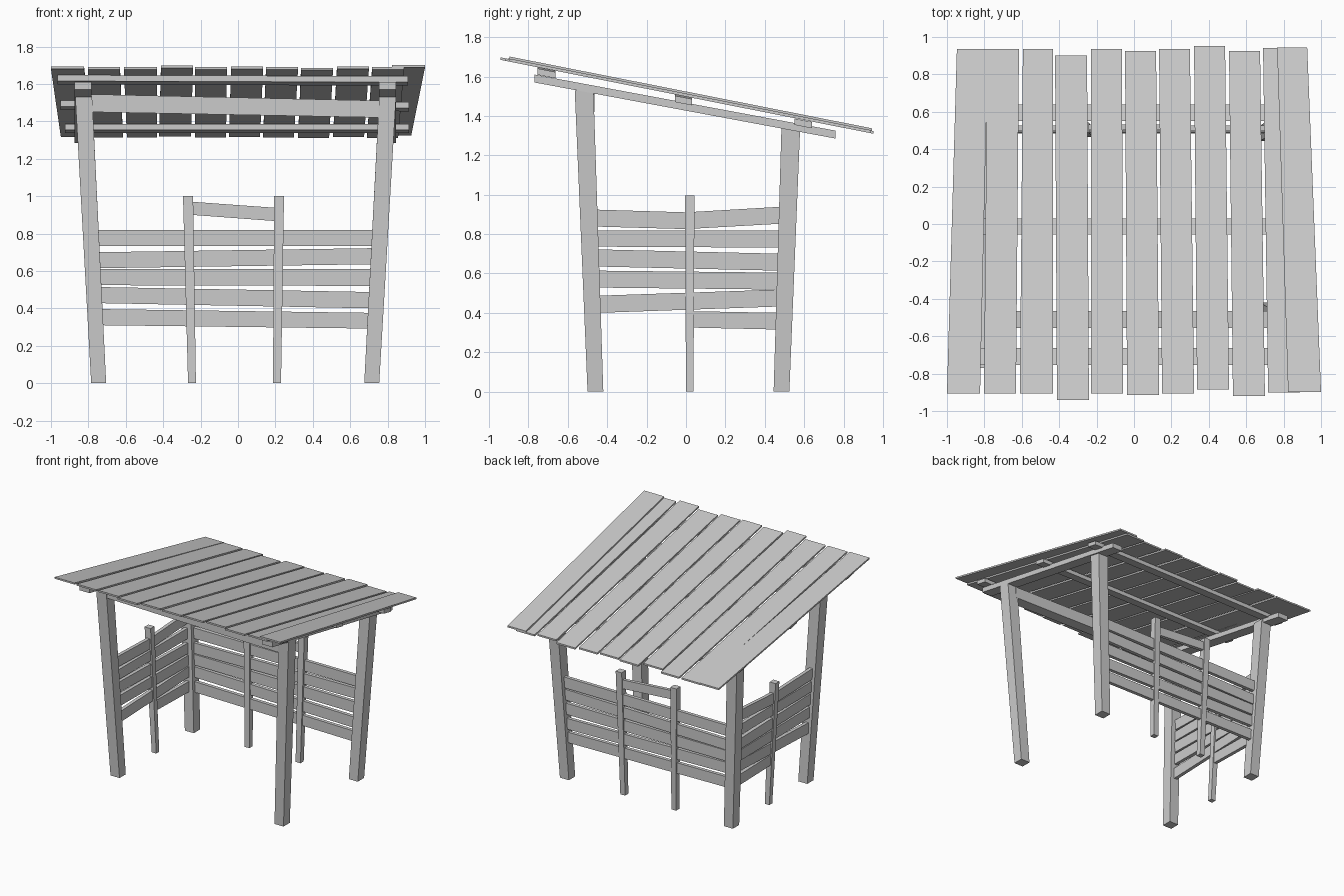
import bpy


def loft(name, axis, a, ra, b, rb, slope=0.0):
    """Tapered bar along an axis; ra/rb = (u0, u1, v0, v1) end rectangles.
    u, v are the other two axes in xyz order; slope tilts z with y (x bars)."""
    verts = []
    for t, (u0, u1, v0, v1) in ((a, ra), (b, rb)):
        for u, v in ((u0, v0), (u1, v0), (u1, v1), (u0, v1)):
            if axis == 'x':
                verts.append((t, u, v + slope * (u - (u0 + u1) / 2)))
            elif axis == 'y':
                verts.append((u, t, v))
            else:
                verts.append((u, v, t))
    faces = [(3, 2, 1, 0), (4, 5, 6, 7)]
    faces += [(i, (i + 1) % 4, 4 + (i + 1) % 4, 4 + i) for i in range(4)]
    if axis == 'y':
        faces = [f[::-1] for f in faces]
    me = bpy.data.meshes.new(name)
    me.from_pydata(verts, [], faces)
    ob = bpy.data.objects.new(name, me)
    bpy.context.collection.objects.link(ob)
    return ob


# Four corner posts, leaning outward and widening to the top
for side, bx, tx in (("left", (-.785, -.705), (-.87, -.78)),
                     ("right", (.675, .755), (.755, .845))):
    loft("front_post_" + side, 'z', 0, (*bx, -.50, -.42), 1.53, (*tx, -.565, -.47))
    k = 1.34 / 1.53
    mx = [p + (q - p) * k for p, q in zip(bx, tx)]
    loft("back_post_" + side, 'z', 0, (*bx, .445, .525), 1.345, (*mx, .485, .58))

# Short wall posts
loft("back_wall_post_left", 'z', 0, (-.267, -.225, .465, .507), 1.0, (-.294, -.24, .49, .543))
loft("back_wall_post_right", 'z', 0, (.187, .23, .465, .507), 1.0, (.193, .246, .49, .543))
loft("left_wall_post", 'z', 0, (-.768, -.728, 0, .038), .995, (-.828, -.775, -.005, .043))

# Back wall planks: x0, x1, bottom and top z at each end
for i, (x0, x1, l0, l1, r0, r1) in enumerate((
        (-.25, .21, .90, .97, .866, .937),
        (-.76, .74, .733, .818, .733, .82),
        (-.75, .735, .615, .70, .636, .722),
        (-.75, .73, .524, .61, .52, .61),
        (-.745, .725, .428, .514, .40, .487),
        (-.74, .71, .31, .396, .292, .376))):
    yc = .485 + .034 * (l0 + l1) / 2
    loft(f"back_plank_{i}", 'x', x0, (yc - .014, yc + .014, l0, l1),
         x1, (yc - .014, yc + .014, r0, r1))

# Left wall planks
for i, (y0, y1, l0, l1, r0, r1) in enumerate((
        (-.46, .01, .838, .924, .825, .910),
        (.03, .49, .827, .912, .853, .939),
        (-.455, .485, .736, .818, .731, .817),
        (-.45, .48, .635, .722, .614, .70),
        (-.445, .48, .528, .614, .518, .604),
        (-.44, .475, .40, .487, .432, .518),
        (.02, .47, .325, .408, .315, .40))):
    xc = -.748 - .055 * (l0 + l1) / 2
    loft(f"left_plank_{i}", 'y', y0, (xc - .014, xc + .014, l0, l1),
         y1, (xc - .014, xc + .014, r0, r1))

# Sloping rafters over the posts, and the front cross beam
for side, x0, x1 in (("left", -.873, -.783), ("right", .755, .845)):
    loft("rafter_" + side, 'y', -.77, (x0, x1, 1.57, 1.61), .76, (x0, x1, 1.285, 1.325))
loft("front_beam", 'x', -.80, (-.555, -.465, 1.45, 1.545), .77, (-.555, -.465, 1.42, 1.51))

# Purlins carrying the roof boards
for i, (x0, x1, y0, y1, zl, zr) in enumerate((
        (-.965, .91, -.755, -.662, 1.638, 1.632),
        (-.95, .915, -.055, .03, 1.502, 1.494),
        (-.925, .915, .55, .64, 1.378, 1.378))):
    loft(f"purlin_{i}", 'x', x0, (y0, y1, zl - .032, zl), x1, (y0, y1, zr - .032, zr), -.198)

# Roof boards: left/right x at front, left/right x at back, front y, back y, lift
boards = (
    (-1.0, -.823, -.947, -.781, -.905, .936, .003),
    (-.802, -.631, -.785, -.615, -.905, .936, 0),
    (-.61, -.433, -.594, -.433, -.905, .936, 0),
    (-.412, -.241, -.422, -.251, -.941, .90, 0),
    (-.23, -.059, -.23, -.064, -.905, .936, 0),
    (-.037, .134, -.048, .118, -.914, .925, 0),
    (.15, .321, .134, .299, -.905, .936, 0),
    (.337, .508, .321, .487, -.885, .952, 0),
    (.529, .70, .508, .674, -.92, .925, 0),
    (.717, .888, .69, .856, -.90, .94, 0),
    (.824, 1.0, .765, .926, -.897, .945, .013))
for i, (f0, f1, b0, b1, yf, yb, lift) in enumerate(boards):
    zf, zb = (1.511 - .198 * y + lift for y in (yf, yb))
    loft(f"roof_board_{i}", 'y', yf, (f0, f1, zf - .013, zf), yb, (b0, b1, zb - .013, zb))
